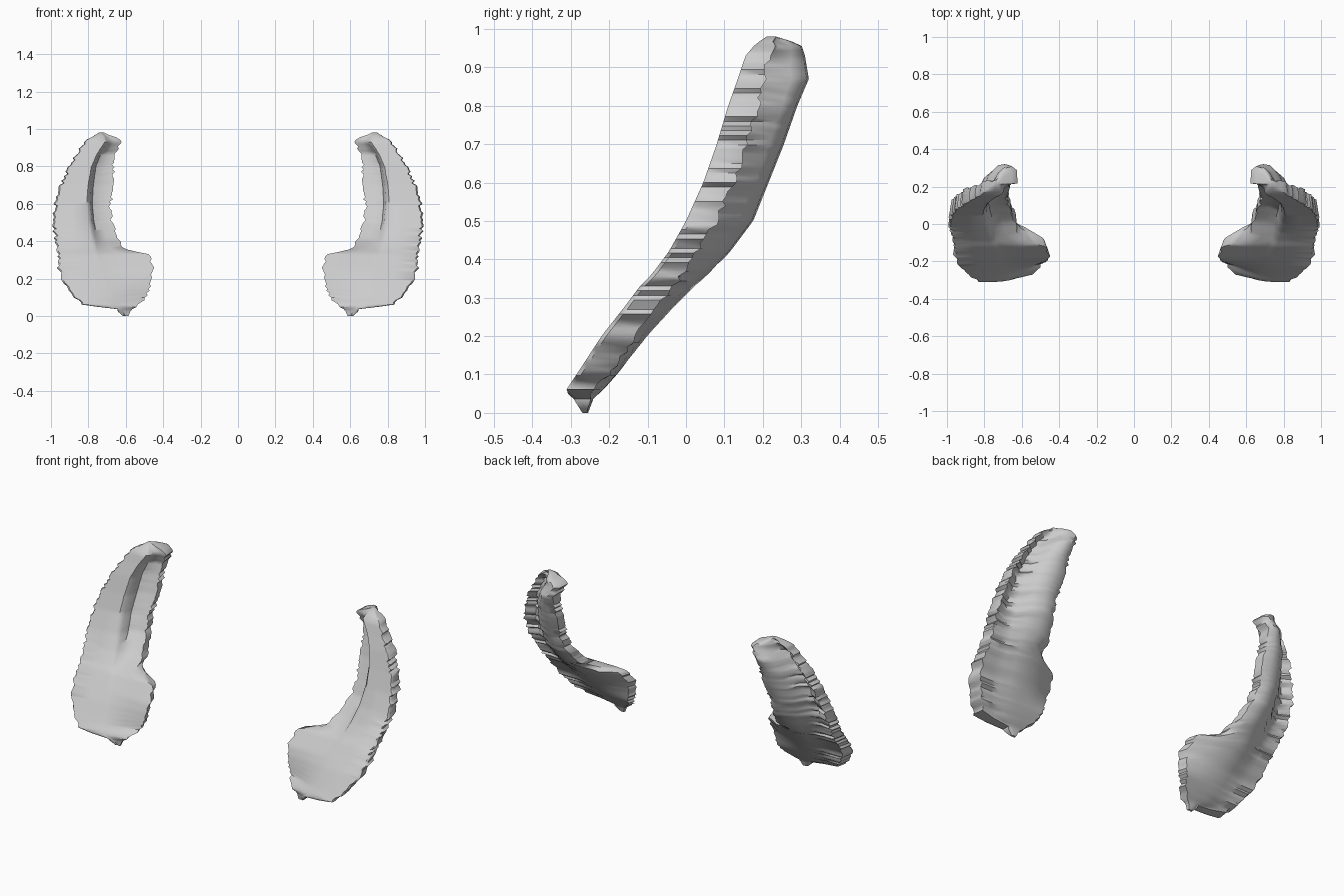
import bpy, bmesh, random
from mathutils import Vector

if "Cube" in bpy.data.objects:
    bpy.data.objects.remove(bpy.data.objects["Cube"])

random.seed(4)

# Horizontal sections: z, outer x, plate inner x, inner rim x,
# front y, outer-edge back y, gutter y, rear roll y
SECTIONS = [
    (0.00, .615, .605, .585, -.27, -.26, -.265, -.255),
    (0.04, .66, .63, .57, -.295, -.245, -.29, -.24),
    (0.055, .83, .68, .535, -.315, -.25, -.31, -.22),
    (0.10, .88, .68, .49, -.285, -.20, -.285, -.18),
    (0.20, .95, .70, .46, -.22, -.13, -.215, -.10),
    (0.27, .97, .72, .45, -.165, -.08, -.16, -.035),
    (0.33, .97, .74, .475, -.12, -.03, -.11, .025),
    (0.36, .975, .75, .60, -.09, -.01, -.06, .06),
    (0.42, .985, .765, .65, -.045, .03, .01, .115),
    (0.50, 1.00, .78, .67, .00, .08, .085, .175),
    (0.60, .985, .79, .68, .045, .125, .13, .215),
    (0.70, .955, .785, .655, .08, .16, .175, .255),
    (0.80, .91, .77, .665, .11, .19, .205, .29),
    (0.87, .87, .74, .65, .135, .205, .22, .32),
    (0.93, .83, .70, .62, .155, .215, .20, .31),
    (0.96, .79, .71, .66, .18, .23, .20, .30),
    (0.98, .745, .73, .715, .21, .235, .21, .235),
]
ROWS = 80


def section_at(z):
    for a, b in zip(SECTIONS, SECTIONS[1:]):
        if z <= b[0]:
            t = (z - a[0]) / (b[0] - a[0])
            return [p + (q - p) * t for p, q in zip(a, b)][1:]
    return SECTIONS[-1][1:]


def clamp(v):
    return max(0, min(1, v))


def ring(z):
    xo, xf, xi, yf, yo, yg, yb = section_at(z)
    # ragged rims
    if 0.03 < z < 0.97:
        xo += random.uniform(-.016, .002)
        xi += random.uniform(-.008, .012)
        yo += random.uniform(-.008, .008)
    w, v = xo - xf, xf - xi
    # upper gutter rim, blending to a thin tilted lobe near the bottom
    lobe = clamp((.40 - z) / .06)
    tilt = .075 * clamp((.25 - z) / .15) * clamp(z / .1)
    front = yg + (yb - yg) * .15
    back = yb - (yb - yg) * .2
    front += (yf + tilt - front) * lobe
    back += (min(yf + tilt + .05, yb) - back) * lobe
    # hollow behind the outer edge
    hollow = .03 * clamp((z - .38) / .15) * clamp((.96 - z) / .06)
    mid = yg + (yb - yg) * .12
    mid += (yf + tilt * .6 - mid) * lobe
    crest = yb - (yb - back) * .45 * lobe
    return [Vector((x, y, z)) for x, y in (
        (xo, yf + .012),
        (xo - .04 * w, yf),
        (xf + w * .5, yf),
        (xf + w * .1, yf + tilt * .15),
        (xf, yf + (yg - yf) * .25 + tilt * .2),
        (xf - v * .1, yf + (yg - yf) * .85 + tilt * .25),
        (xf - v * .5, mid),
        (xi, front),
        (xi + v * .06, back),
        (xi + v * .4, crest),
        (xf - v * .15, yb - (yb - yo) * .05),
        (xf + w * .2, yb - (yb - yo) * .4),
        (xf + w * .42, yo + (yb - yo) * .12 - hollow * .6),
        (xf + w * .65, yo - hollow),
        (xo - w * .06, yo),
    )]


# Curled shell, lofted from bottom to top
bm = bmesh.new()
loops = []
for i in range(ROWS + 1):
    loops.append([bm.verts.new(p) for p in ring(.98 * i / ROWS)])
for a, b in zip(loops, loops[1:]):
    for k in range(len(a)):
        n = (k + 1) % len(a)
        bm.faces.new((a[k], a[n], b[n], b[k]))
bm.faces.new(loops[0])
bm.faces.new(loops[-1])
bmesh.ops.recalc_face_normals(bm, faces=bm.faces)
mesh = bpy.data.meshes.new("curled_shell")
bm.to_mesh(mesh)
bm.free()
shell = bpy.data.objects.new("curled_shell_pair", mesh)
bpy.context.collection.objects.link(shell)

# Matching shell on the other side
mirror = shell.modifiers.new("Mirror", 'MIRROR')
mirror.use_mirror_merge = False

bpy.context.view_layer.objects.active = shell
shell.select_set(True)
bpy.ops.object.shade_smooth_by_angle(angle=0.8)
